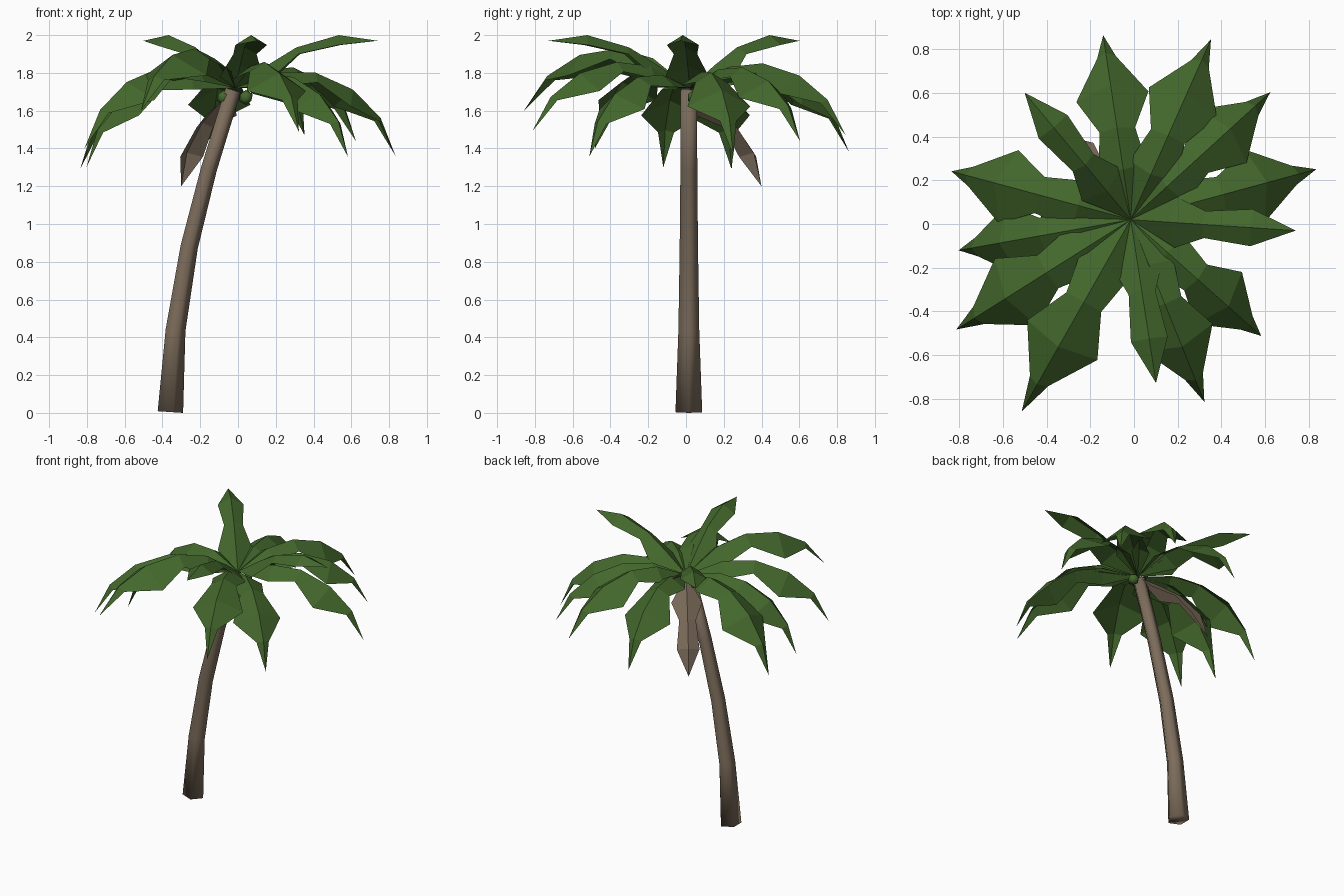
import bpy, bmesh, math
from mathutils import Vector, Matrix

if "Cube" in bpy.data.objects:
    bpy.data.objects.remove(bpy.data.objects["Cube"])


def material(name, col):
    m = bpy.data.materials.new(name)
    m.diffuse_color = (*col, 1)
    m.use_nodes = True
    m.node_tree.nodes["Principled BSDF"].inputs["Base Color"].default_value = m.diffuse_color
    return m


GREEN = material("leaf green", (0.056, 0.136, 0.025))
BARK = material("bark brown", (0.205, 0.153, 0.106))
CROWN = Vector((-0.015, 0.02, 1.72))


def finish(bm, name, mat, smooth=False):
    bmesh.ops.recalc_face_normals(bm, faces=bm.faces)
    me = bpy.data.meshes.new(name)
    for f in bm.faces:
        f.smooth = smooth
    bm.to_mesh(me)
    bm.free()
    me.materials.append(mat)
    ob = bpy.data.objects.new(name, me)
    bpy.context.collection.objects.link(ob)
    return ob


# Frond profiles: (distance, height, half width) along the midrib
LONG = [(0, 0, 0), (.24, .085, .115), (.44, .08, .085), (.645, -.01, .172), (.795, -.16, .045), (.876, -.36, 0)]
SHORT = [(0, 0, 0), (.17, .12, .115), (.325, .215, .062), (.55, .28, .085), (.757, .25, 0)]
FOLD = .62


def frond(name, profile, angle, reach, tip_z, mat):
    """Folded leaf, pitched and scaled so its tip lands at (reach, tip_z)."""
    end = Vector(profile[-1][:2])
    goal = Vector((reach, tip_z - CROWN.z))
    s = goal.length / end.length
    pitch = math.atan2(goal.y, goal.x) - math.atan2(end.y, end.x)
    place = (Matrix.Translation(CROWN) @ Matrix.Rotation(math.radians(angle), 4, 'Z')
             @ Matrix.Rotation(-pitch, 4, 'Y') @ Matrix.Scale(s, 4))
    bm = bmesh.new()
    rows = []
    for i, (x, z, w) in enumerate(profile):
        mid = bm.verts.new(place @ Vector((x, 0, z)))
        if w == 0:
            rows.append([mid] * 3)
            continue
        a, b = profile[i - 1], profile[i + 1]
        t = Vector((b[0] - a[0], b[1] - a[1])).normalized()
        ex, ez = x + t.y * w * FOLD, z - t.x * w * FOLD
        rows.append([bm.verts.new(place @ Vector((ex, w, ez))), mid,
                     bm.verts.new(place @ Vector((ex, -w, ez)))])
    for r0, r1 in zip(rows, rows[1:]):
        for k in (0, 1):
            vs = list(dict.fromkeys([r0[k], r1[k], r1[k + 1], r0[k + 1]]))
            bm.faces.new(vs)
    return finish(bm, name, mat)


# Drooping fronds: direction, reach, tip height
for i, (a, r, z) in enumerate([(15.2, .88, 1.36), (42.4, .865, 1.44), (66, .903, 1.47), (98.5, .853, 1.38),
                               (164.9, .85, 1.29), (190.1, .80, 1.30), (212.2, .943, 1.40),
                               (240.4, 1.01, 1.60), (292, .90, 1.49), (318.3, .80, 1.355)]):
    frond(f"drooping_frond_{i + 1}", LONG, a, r, z, GREEN)

# Raised young fronds
for i, a in enumerate((-3.8, 129.9, 278.8)):
    frond(f"raised_frond_{i + 1}", SHORT, a, .757, 1.97, GREEN)

# Dead hanging frond
frond("dead_frond", SHORT, 127, .475, 1.20, BARK)

# Bent five-sided trunk: centre x, z, radius
path = [(-.365, .005, .0745), (-.336, .44, .058), (-.263, .88, .051), (-.159, 1.29, .047), (-.03, 1.71, .046)]
bm = bmesh.new()
rings = []
for i, (x, z, r) in enumerate(path):
    a, b = path[max(i - 1, 0)], path[min(i + 1, len(path) - 1)]
    tilt = math.atan2(b[0] - a[0], b[1] - a[1])
    m = Matrix.Translation((x, .015, z)) @ Matrix.Rotation(tilt, 4, 'Y')
    rings.append([bm.verts.new(m @ Vector((r * math.cos(k * math.tau / 5), r * math.sin(k * math.tau / 5), 0)))
                  for k in range(5)])
for r0, r1 in zip(rings, rings[1:]):
    for k in range(5):
        bm.faces.new((r0[k], r0[(k + 1) % 5], r1[(k + 1) % 5], r1[k]))
bm.faces.new(rings[0])
bm.faces.new(rings[-1])
finish(bm, "trunk", BARK, True)

# Green coconuts under the crown
for i, (x, y) in enumerate([(-.075, .015), (.042, .045)]):
    bm = bmesh.new()
    bmesh.ops.create_icosphere(bm, subdivisions=1, radius=.04,
                               matrix=Matrix.Translation((x, y, 1.67)))
    finish(bm, f"coconut_{i + 1}", GREEN, True)
